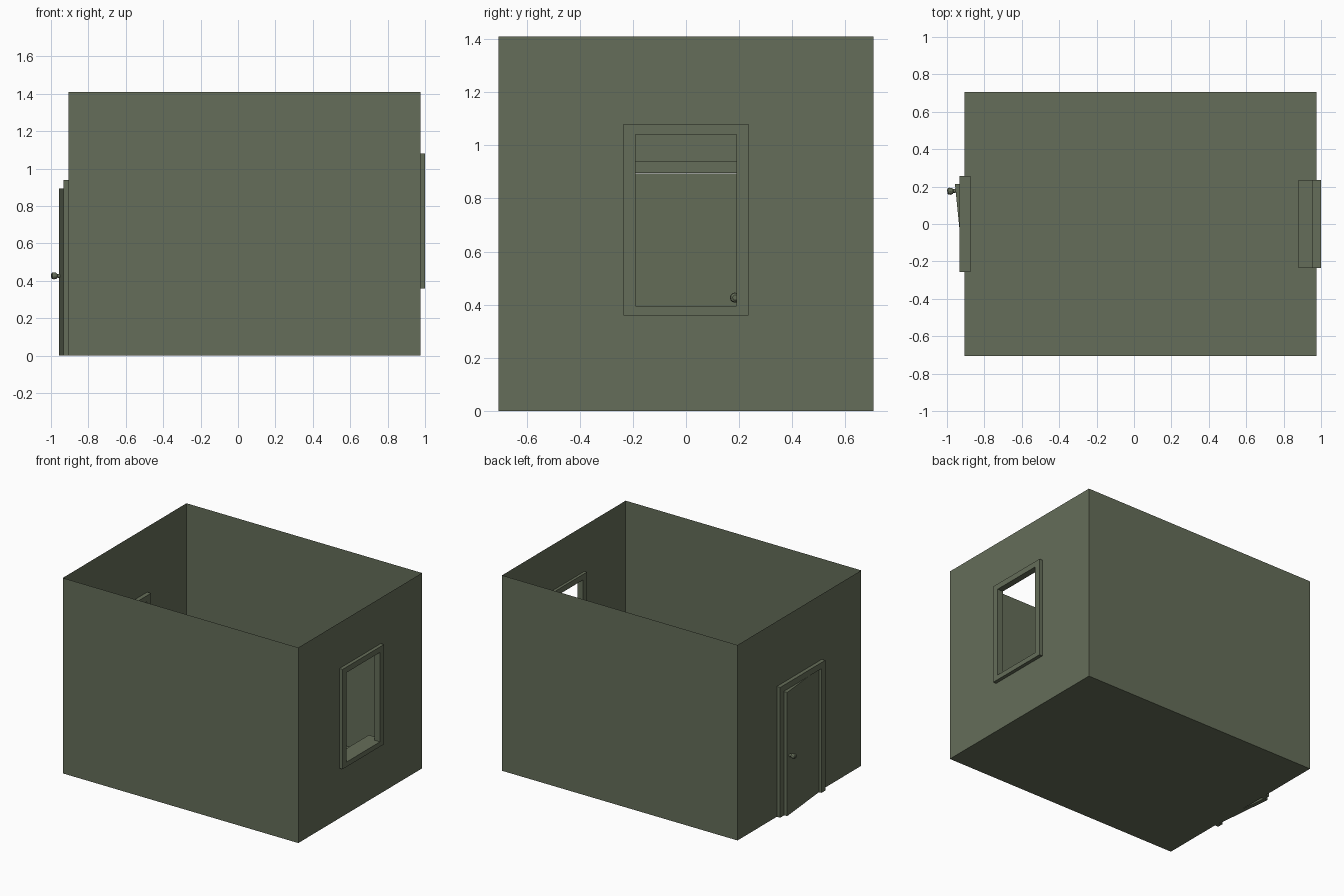
import bpy, bmesh, math
from mathutils import Matrix, Vector

if "Cube" in bpy.data.objects:
    bpy.data.objects.remove(bpy.data.objects["Cube"])

green = bpy.data.materials.new("olive_green")
green.diffuse_color = (0.130, 0.155, 0.100, 1)
green.use_nodes = True
green.node_tree.nodes["Principled BSDF"].inputs["Base Color"].default_value = green.diffuse_color

X0, X1, Y, H = -0.905, 0.975, 0.705, 1.41


def finish(name, bm, matrix=None, weld=False):
    if weld:
        bmesh.ops.remove_doubles(bm, verts=bm.verts, dist=1e-5)
    bmesh.ops.recalc_face_normals(bm, faces=bm.faces)
    me = bpy.data.meshes.new(name)
    bm.to_mesh(me)
    bm.free()
    me.materials.append(green)
    ob = bpy.data.objects.new(name, me)
    if matrix:
        ob.matrix_world = matrix
    bpy.context.collection.objects.link(ob)
    return ob


def quad(bm, pts):
    bm.faces.new([bm.verts.new(p) for p in pts])


def box(name, x0, x1, y0, y1, z0, z1, matrix=None):
    bm = bmesh.new()
    bmesh.ops.create_cube(bm, size=1)
    for v in bm.verts:
        v.co = ((x0 + x1) / 2 + v.co.x * (x1 - x0),
                (y0 + y1) / 2 + v.co.y * (y1 - y0),
                (z0 + z1) / 2 + v.co.z * (z1 - z0))
    return finish(name, bm, matrix)


def extrude_outline(name, outline, x0, x1):
    """Solid with a (y, z) outline, running from x0 to x1."""
    bm = bmesh.new()
    f = bm.faces.new([bm.verts.new((x0, y, z)) for y, z in outline])
    ext = bmesh.ops.extrude_face_region(bm, geom=[f])["geom"]
    bmesh.ops.translate(bm, vec=(x1 - x0, 0, 0),
                        verts=[v for v in ext if isinstance(v, bmesh.types.BMVert)])
    return finish(name, bm)


def end_wall(name, x, hw, z0, z1):
    """Thin wall around an opening of half width hw, from z0 to z1."""
    bm = bmesh.new()
    cells = [(-Y, -hw, 0, H), (hw, Y, 0, H), (-hw, hw, z1, H)]
    if z0 > 0:
        cells.append((-hw, hw, 0, z0))
    for a, b, c, d in cells:
        quad(bm, [(x, a, c), (x, b, c), (x, b, d), (x, a, d)])
    s = 1 if x > 0 else -1
    for f in bm.faces:
        f.normal_update()
        if f.normal.x * s < 0:
            f.normal_flip()
    me = bpy.data.meshes.new(name)
    bm.to_mesh(me)
    bm.free()
    me.materials.append(green)
    bpy.context.collection.objects.link(bpy.data.objects.new(name, me))


# Floor and side walls
bm = bmesh.new()
quad(bm, [(X0, -Y, 0), (X0, Y, 0), (X1, Y, 0), (X1, -Y, 0)])
quad(bm, [(X0, -Y, 0), (X1, -Y, 0), (X1, -Y, H), (X0, -Y, H)])
quad(bm, [(X1, Y, 0), (X0, Y, 0), (X0, Y, H), (X1, Y, H)])
finish("floor_and_side_walls", bm, weld=True)

# End walls with window and door openings
end_wall("window_wall", X1, 0.191, 0.394, 1.041)
end_wall("door_wall", X0, 0.213, 0, 0.897)

# Window frame: square ring with a hole
bm = bmesh.new()
ring = lambda x, hw, a, b: [Vector(p) for p in
                            ((x, -hw, a), (x, hw, a), (x, hw, b), (x, -hw, b))]
loops = [ring(0.955, 0.235, 0.36, 1.08), ring(1.0, 0.235, 0.36, 1.08),
         ring(1.0, 0.19, 0.395, 1.04), ring(0.955, 0.19, 0.395, 1.04)]
for k in range(4):
    p, q = loops[k], loops[(k + 1) % 4]
    for i in range(4):
        j = (i + 1) % 4
        quad(bm, [p[i], p[j], q[j], q[i]])
finish("window_frame", bm, weld=True)

# Window stool on the inside
box("window_sill", 0.88, 0.955, -0.235, 0.235, 0.36, 0.395)

# Door frame: one inverted U outline
extrude_outline("door_frame",
                [(-0.257, 0), (-0.257, 0.94), (0.257, 0.94), (0.257, 0),
                 (0.212, 0), (0.212, 0.896), (-0.212, 0.896), (-0.212, 0)],
                -0.932, -0.875)

# Door standing slightly ajar on its hinge
swing = Matrix.Translation((-0.915, -0.21, 0)) @ Matrix.Rotation(math.radians(5.7), 4, 'Z')
box("door", 0, 0.03, 0, 0.425, 0.002, 0.894, swing)

# Door knobs, turned from a profile of (distance from door, radius)
profile = [(0, 0.011), (0.012, 0.010), (0.018, 0.016), (0.030, 0.019),
           (0.040, 0.017), (0.045, 0.010)]
N = 12
for name, base, s in (("outer_knob", 0, -1), ("inner_knob", 0.03, 1)):
    bm = bmesh.new()
    rows = [[bm.verts.new((base + s * d, 0.39 + r * math.cos(2 * math.pi * i / N),
                           0.427 + r * math.sin(2 * math.pi * i / N)))
             for i in range(N)] for d, r in profile]
    for a, b in zip(rows, rows[1:]):
        for i in range(N):
            j = (i + 1) % N
            bm.faces.new([a[i], a[j], b[j], b[i]])
    bm.faces.new(rows[0])
    bm.faces.new(rows[-1])
    finish(name, bm, swing)
